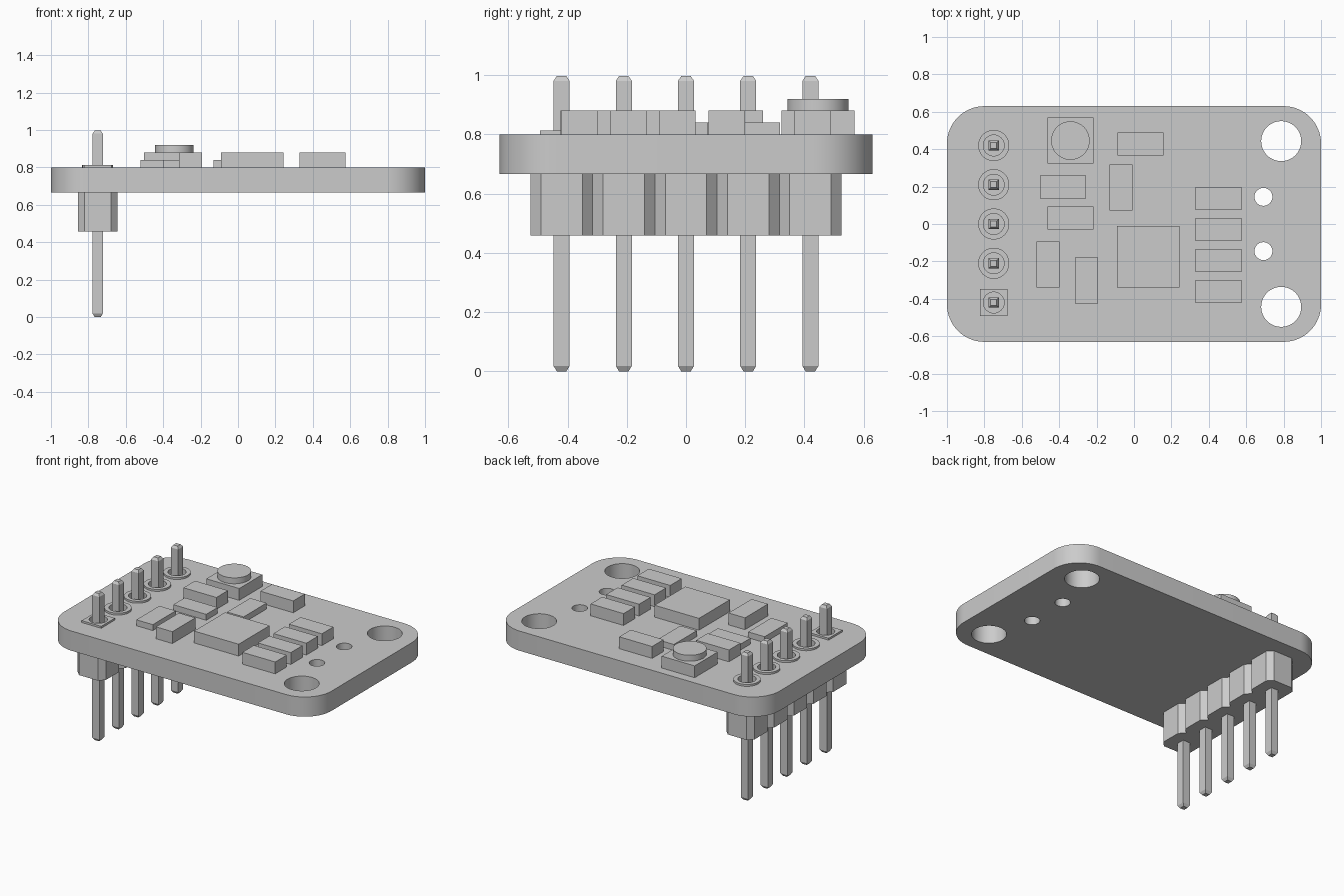
import bpy, bmesh, math

cube = bpy.data.objects.get("Cube")
if cube:
    bpy.data.objects.remove(cube, do_unlink=True)

# One plain grey for everything
grey = bpy.data.materials.new("plain grey")
grey.use_nodes = True
grey.diffuse_color = (0.6, 0.6, 0.6, 1)
grey.node_tree.nodes["Principled BSDF"].inputs["Base Color"].default_value = grey.diffuse_color

BOARD_LOW, BOARD_TOP = 0.667, 0.8
PIN_X, PITCH = -0.75, 0.21
PIN_YS = [i * PITCH for i in range(-2, 3)]


def finish(bm, name, smooth=False):
    """Turn a bmesh into a named grey object."""
    bmesh.ops.remove_doubles(bm, verts=bm.verts, dist=1e-5)
    bmesh.ops.recalc_face_normals(bm, faces=bm.faces)
    mesh = bpy.data.meshes.new(name)
    bm.to_mesh(mesh)
    bm.free()
    mesh.materials.append(grey)
    obj = bpy.data.objects.new(name, mesh)
    bpy.context.collection.objects.link(obj)
    if smooth:
        bpy.ops.object.select_all(action='DESELECT')
        obj.select_set(True)
        bpy.context.view_layer.objects.active = obj
        bpy.ops.object.shade_smooth_by_angle(angle=math.radians(30))
    return obj


def circle(cx, cy, r, n=48):
    return [(cx + r * math.cos(math.tau * i / n), cy + r * math.sin(math.tau * i / n))
            for i in range(n)]


def rect(x0, x1, y0, y1):
    return [(x0, y0), (x1, y0), (x1, y1), (x0, y1)]


def rounded_rect(hx, hy, r, n=16):
    pts = []
    for k, (sx, sy) in enumerate([(1, 1), (-1, 1), (-1, -1), (1, -1)]):
        for i in range(n + 1):
            a = math.pi / 2 * (k + i / n)
            pts.append((sx * (hx - r) + r * math.cos(a), sy * (hy - r) + r * math.sin(a)))
    return pts


def plate(name, outline, z0, z1, holes=(), smooth=False):
    """Extrude an outline, with optional holes, from z0 to z1."""
    bm = bmesh.new()
    if holes:
        edges = []
        for loop in [outline, *holes]:
            vs = [bm.verts.new((x, y, z0)) for x, y in loop]
            edges += [bm.edges.new((vs[i - 1], vs[i])) for i in range(len(vs))]
        bmesh.ops.triangle_fill(bm, edges=edges, use_beauty=True, use_dissolve=False)
    else:
        bm.faces.new([bm.verts.new((x, y, z0)) for x, y in outline])
    ext = bmesh.ops.extrude_face_region(bm, geom=bm.faces[:], use_keep_orig=True)
    for v in ext["geom"]:
        if isinstance(v, bmesh.types.BMVert):
            v.co.z = z1
    return finish(bm, name, smooth)


# Circuit board with mounting holes, small holes and drilled pin holes
pin_holes = [circle(PIN_X, y, 0.056, 32) for y in PIN_YS]
holes = [circle(0.787, s * 0.443, 0.107) for s in (-1, 1)]
holes += [circle(0.692, s * 0.145, 0.048, 32) for s in (-1, 1)]
plate("circuit_board", rounded_rect(1, 0.63, 0.2), BOARD_LOW, BOARD_TOP,
      holes + pin_holes, smooth=True)

# Pin header body: a row of joined octagons
half, flat = PITCH / 2, 0.07
side = []
for y in PIN_YS:
    side += [(flat, y - half), (half, y - flat), (half, y + flat)]
side.append((flat, PIN_YS[-1] + half))
outline = [(PIN_X + x, y) for x, y in side] + [(PIN_X - x, y) for x, y in reversed(side)]
plate("header_body", outline, 0.458, BOARD_LOW)

# Pins with tapered ends, and their solder pads (the first pad is square)
for i, (y, hole) in enumerate(zip(PIN_YS, pin_holes)):
    bm = bmesh.new()
    rings = []
    for z, h in [(0, 0.016), (0.018, 0.027), (0.981, 0.027), (0.997, 0.016)]:
        rings.append([bm.verts.new((px, py, z)) for px, py in
                      rect(PIN_X - h, PIN_X + h, y - h, y + h)])
    for a, b in zip(rings, rings[1:]):
        for k in range(4):
            bm.faces.new((a[k - 1], a[k], b[k], b[k - 1]))
    bm.faces.new(rings[0])
    bm.faces.new(rings[-1])
    finish(bm, f"pin_{i + 1}")
    if i == 0:
        pad = rect(PIN_X - 0.073, PIN_X + 0.073, y - 0.073, y + 0.073)
    else:
        pad = circle(PIN_X, y, 0.083)
    plate(f"pad_{i + 1}", pad, BOARD_TOP, 0.813, [hole], smooth=True)

# Push button
BX, BY = -0.34, 0.446
plate("button_base", rect(BX - 0.123, BX + 0.123, BY - 0.123, BY + 0.123), BOARD_TOP, 0.88)
plate("button_cap", circle(BX, BY, 0.103), 0.88, 0.92, smooth=True)

# Main chip
plate("main_chip", rect(-0.09, 0.243, -0.34, -0.01), BOARD_TOP, 0.88)

# Small rectangular components: centre x, centre y, top, upright
LONG, SHORT = 0.123, 0.0615
parts = [(0.034, 0.427, 0.88, False), (-0.07, 0.195, 0.84, True),
         (-0.38, 0.198, 0.88, False), (-0.34, 0.032, 0.84, False),
         (-0.461, -0.216, 0.84, True), (-0.255, -0.301, 0.88, True)]
parts += [(0.451, 0.137 - 0.166 * k, 0.88, False) for k in range(4)]
for i, (x, y, top, upright) in enumerate(parts):
    hx, hy = (SHORT, LONG) if upright else (LONG, SHORT)
    plate(f"component_{i + 1}", rect(x - hx, x + hx, y - hy, y + hy), BOARD_TOP, top)
